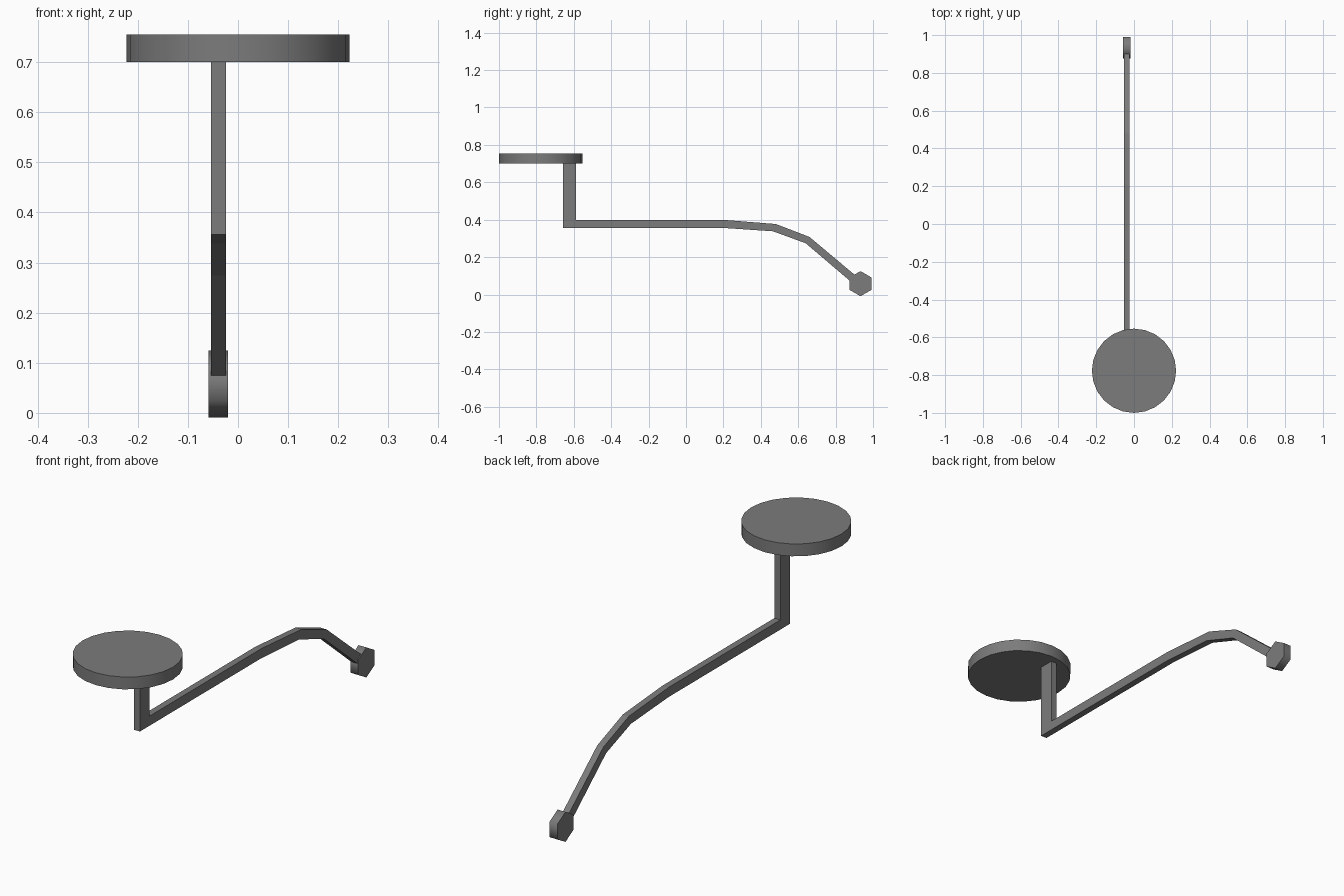
import bpy
import bmesh
import math
from mathutils import Matrix

cube = bpy.data.objects.get("Cube")
if cube:
    bpy.data.objects.remove(cube, do_unlink=True)

grey = bpy.data.materials.new("dark_grey")
grey.use_nodes = True
colour = (0.2, 0.2, 0.2, 1)
grey.diffuse_color = colour
grey.node_tree.nodes["Principled BSDF"].inputs["Base Color"].default_value = colour

ARM_X = -0.039


def add_object(name, bm):
    bmesh.ops.recalc_face_normals(bm, faces=bm.faces)
    mesh = bpy.data.meshes.new(name)
    bm.to_mesh(mesh)
    bm.free()
    mesh.materials.append(grey)
    obj = bpy.data.objects.new(name, mesh)
    bpy.context.collection.objects.link(obj)
    return obj


def cylinder(name, sides, radius, depth, matrix):
    bm = bmesh.new()
    bmesh.ops.create_cone(bm, cap_ends=True, segments=sides, radius1=radius,
                          radius2=radius, depth=depth, matrix=matrix)
    obj = add_object(name, bm)
    bpy.ops.object.select_all(action="DESELECT")
    obj.select_set(True)
    bpy.context.view_layer.objects.active = obj
    bpy.ops.object.shade_smooth_by_angle(angle=math.radians(62))
    return obj


def extruded_profile(name, points, centre_x, width):
    """Extrude a side profile of (y, z) points across x."""
    bm = bmesh.new()
    face = bm.faces.new([bm.verts.new((centre_x - width / 2, y, z)) for y, z in points])
    result = bmesh.ops.extrude_face_region(bm, geom=[face])
    verts = [v for v in result["geom"] if isinstance(v, bmesh.types.BMVert)]
    bmesh.ops.translate(bm, verts=verts, vec=(width, 0, 0))
    return add_object(name, bm)


# Round foot pad
cylinder("pedal_pad", 24, 0.223, 0.055, Matrix.Translation((0, -0.777, 0.7275)))

# Upright stem and bent arm in one side profile
extruded_profile("stem_and_arm", [
    (-0.657, 0.70), (-0.657, 0.356), (0.20, 0.356), (0.465, 0.338),
    (0.64, 0.274), (0.88, 0.07), (0.902, 0.105), (0.66, 0.308),
    (0.48, 0.377), (0.20, 0.399), (-0.588, 0.399), (-0.588, 0.70),
], ARM_X, 0.03)

# Six-sided pivot at the low end of the arm, with corners front and back
turn = Matrix.Rotation(math.radians(90), 4, "Y")
spin = Matrix.Rotation(math.radians(90), 4, "Z")
cylinder("pivot_hub", 6, 0.067, 0.039,
         Matrix.Translation((ARM_X, 0.933, 0.058)) @ turn @ spin)
